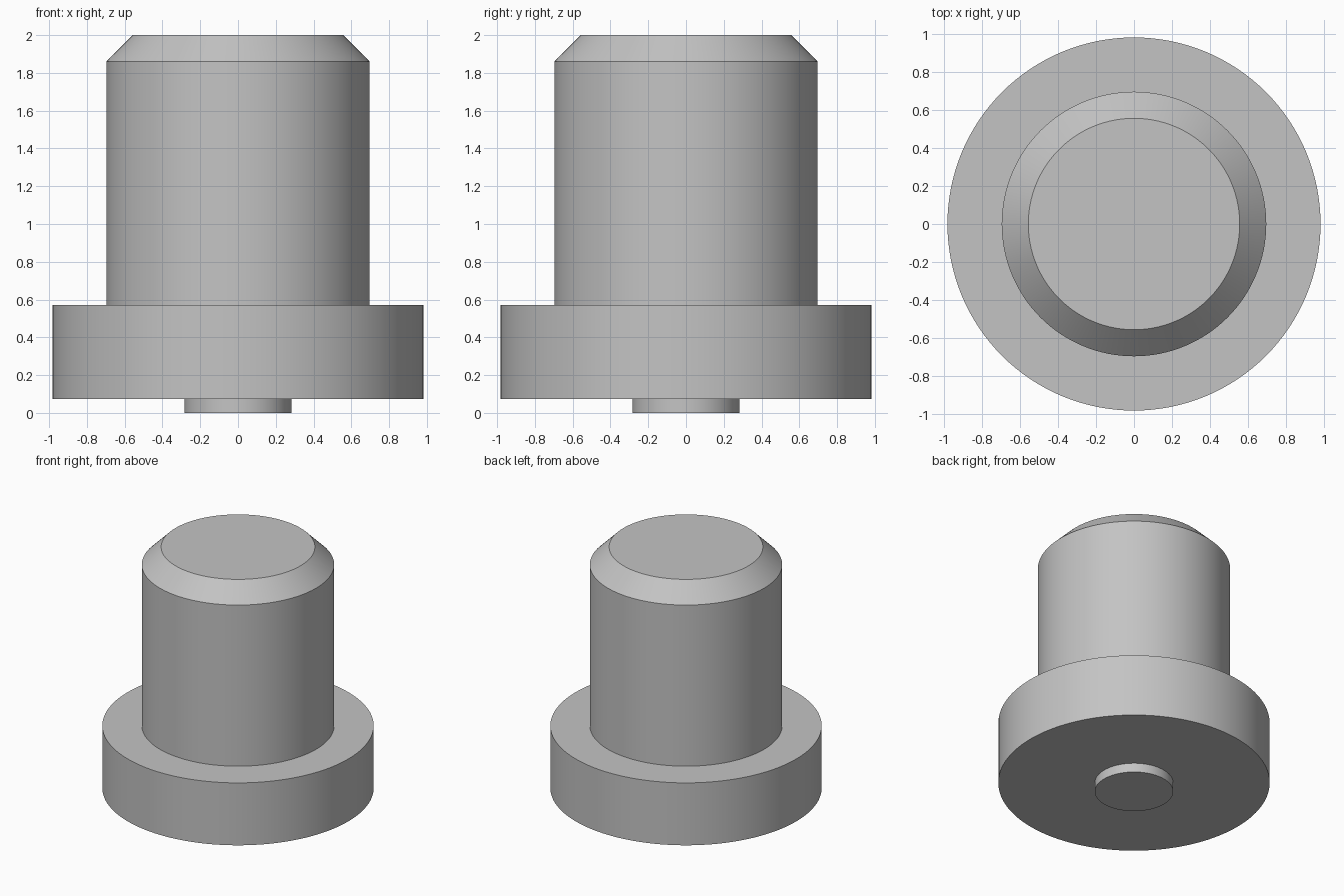
import bpy
import bmesh
import math

if "Cube" in bpy.data.objects:
    bpy.data.objects.remove(bpy.data.objects["Cube"])

SEGMENTS = 128

grey = bpy.data.materials.new("plain_grey")
grey.diffuse_color = (0.55, 0.55, 0.55, 1.0)
grey.use_nodes = True
grey.node_tree.nodes["Principled BSDF"].inputs["Base Color"].default_value = grey.diffuse_color


def turned_part(name, profile):
    """Revolve a (radius, z) profile around z and cap both ends."""
    bm = bmesh.new()
    rings = []
    for radius, z in profile:
        rings.append([bm.verts.new((radius * math.cos(2 * math.pi * i / SEGMENTS),
                                    radius * math.sin(2 * math.pi * i / SEGMENTS), z))
                      for i in range(SEGMENTS)])
    for low, high in zip(rings, rings[1:]):
        for i in range(SEGMENTS):
            j = (i + 1) % SEGMENTS
            bm.faces.new((low[i], low[j], high[j], high[i]))
    bm.faces.new(rings[0][::-1])
    bm.faces.new(rings[-1])
    bmesh.ops.recalc_face_normals(bm, faces=bm.faces[:])
    mesh = bpy.data.meshes.new(name)
    bm.to_mesh(mesh)
    bm.free()
    mesh.materials.append(grey)
    obj = bpy.data.objects.new(name, mesh)
    bpy.context.collection.objects.link(obj)
    bpy.ops.object.select_all(action='DESELECT')
    obj.select_set(True)
    bpy.context.view_layer.objects.active = obj
    bpy.ops.object.shade_smooth_by_angle(angle=math.radians(30))
    return obj


# One solid turned pin: locating nub, flange, shaft and chamfered tip
turned_part("flanged_pin", [
    (0.284, 0.0), (0.284, 0.073),      # nub under the flange
    (0.983, 0.073), (0.983, 0.572),    # flange
    (0.697, 0.572), (0.697, 1.86),     # shaft
    (0.557, 2.0),                      # chamfered tip
])
